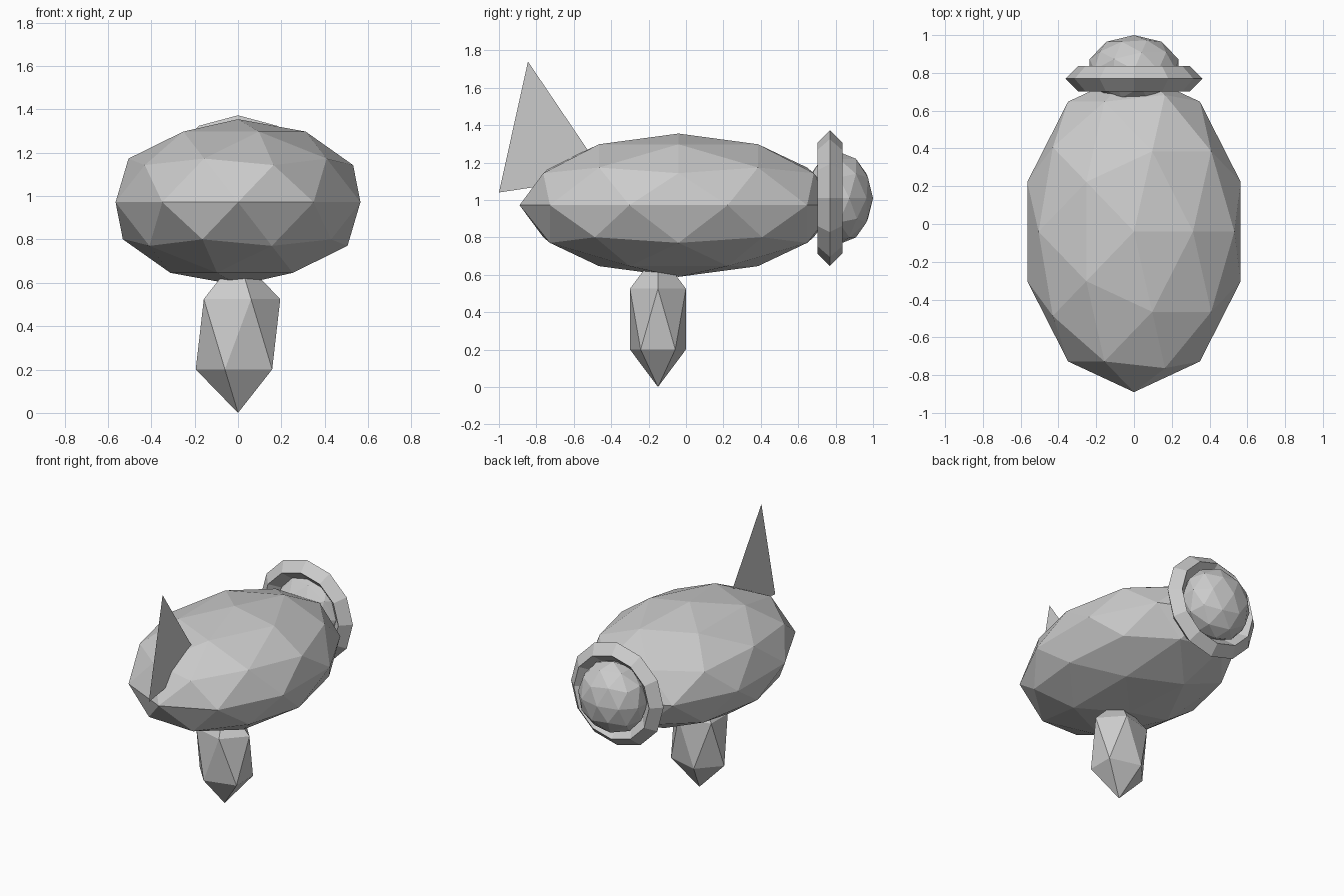
import bpy
import bmesh
from math import pi
from mathutils import Matrix

cube = bpy.data.objects.get("Cube")
if cube:
    bpy.data.objects.remove(cube, do_unlink=True)

COLOUR = (0.6, 0.6, 0.6, 1)
grey = bpy.data.materials.new("plain grey")
grey.use_nodes = True
grey.diffuse_color = COLOUR
grey.node_tree.nodes["Principled BSDF"].inputs["Base Color"].default_value = COLOUR


def ball(name, subdivisions, radii, centre):
    """Faceted ellipsoid."""
    bpy.ops.mesh.primitive_ico_sphere_add(subdivisions=subdivisions, radius=1, location=centre)
    obj = bpy.context.object
    obj.name = name
    obj.scale = radii
    obj.data.materials.append(grey)
    return obj


# Egg-shaped body, pointed stand and rounded end cap
ball("body", 2, (0.594, 0.85, 0.383), (0, -0.04, 0.972))
ball("stand", 1, (0.218, 0.176, 0.363), (0, -0.15, 0.363))
ball("end_cap", 2, (0.247, 0.183, 0.247), (0, 0.817, 1.01))

# Diamond-section ring around the end cap
bpy.ops.mesh.primitive_torus_add(major_segments=12, minor_segments=4,
                                 major_radius=0.296, minor_radius=0.067,
                                 location=(0, 0.769, 1.01), rotation=(pi / 2, 0, 0))
ring = bpy.context.object
ring.name = "collar_ring"
ring.data.materials.append(grey)

# Paper-thin fin rising from the front of the body
mesh = bpy.data.meshes.new("fin")
bm = bmesh.new()
bm.faces.new([bm.verts.new(p) for p in
              ((0, -1.0, 1.04), (0, -0.845, 1.74), (0, -0.43, 1.126))])
bm.to_mesh(mesh)
bm.free()
mesh.materials.append(grey)
fin = bpy.data.objects.new("fin", mesh)
bpy.context.collection.objects.link(fin)
